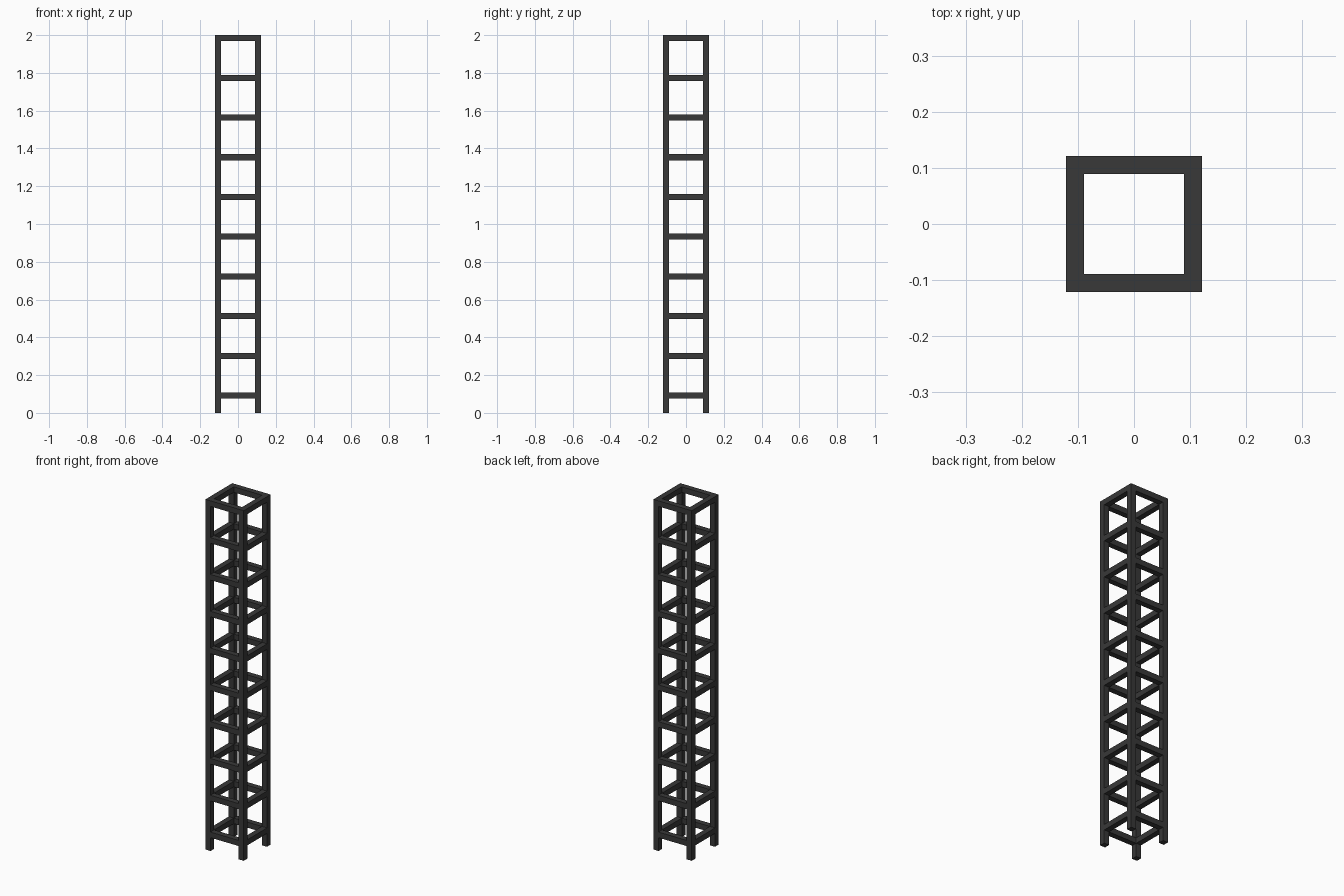
import bpy

old = bpy.data.objects.get("Cube")
if old:
    bpy.data.objects.remove(old, do_unlink=True)

HEIGHT = 2.0
OUTER = 0.121      # half width of the tower
BAR = 0.032        # bar thickness
AXIS = OUTER - BAR / 2
GAP = 2 * (OUTER - BAR)
LEVELS = 10
LOWEST = 0.092
HIGHEST = HEIGHT - BAR / 2

steel = bpy.data.materials.new("dark_grey_steel")
steel.use_nodes = True
colour = (0.04, 0.04, 0.04, 1)
steel.diffuse_color = colour
steel.node_tree.nodes["Principled BSDF"].inputs["Base Color"].default_value = colour


def box(name, centre, size):
    bpy.ops.mesh.primitive_cube_add(size=1, location=centre)
    obj = bpy.context.object
    obj.name = name
    obj.scale = size
    bpy.ops.object.transform_apply(location=False, rotation=False, scale=True)
    obj.data.materials.append(steel)
    return obj


# Corner posts
for x, side in ((-1, "right"), (1, "left")):
    for y, end in ((-1, "front"), (1, "back")):
        box(f"{end}_{side}_post", (x * AXIS, y * AXIS, HEIGHT / 2), (BAR, BAR, HEIGHT))

# Square ring of rungs at every level, fitted between the posts
step = (HIGHEST - LOWEST) / (LEVELS - 1)
for level in range(LEVELS):
    z = LOWEST + level * step
    for s, end, side in ((-1, "front", "right"), (1, "back", "left")):
        box(f"{end}_rung_{level + 1}", (0, s * AXIS, z), (GAP, BAR, BAR))
        box(f"{side}_rung_{level + 1}", (s * AXIS, 0, z), (BAR, GAP, BAR))
